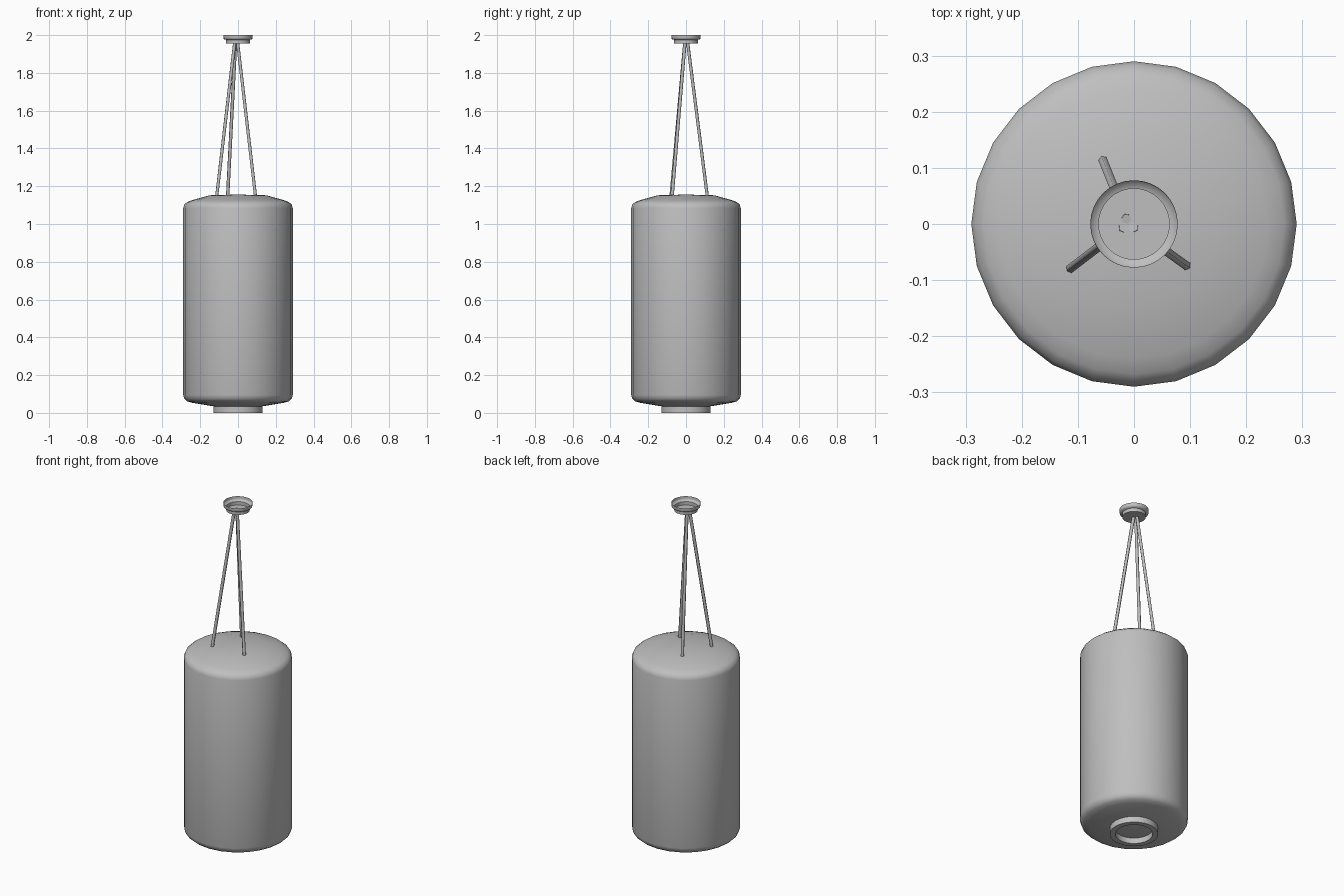
import bpy
import math
from mathutils import Vector

if "Cube" in bpy.data.objects:
    bpy.data.objects.remove(bpy.data.objects["Cube"], do_unlink=True)

grey = bpy.data.materials.new("plain_grey")
grey.use_nodes = True
colour = (0.52, 0.52, 0.52, 1)
grey.diffuse_color = colour
grey.node_tree.nodes["Principled BSDF"].inputs["Base Color"].default_value = colour


def smooth(obj, angle):
    bpy.ops.object.select_all(action="DESELECT")
    obj.select_set(True)
    bpy.context.view_layer.objects.active = obj
    bpy.ops.object.shade_smooth_by_angle(angle=math.radians(angle))


def lathe(name, profile, sides, angle=40):
    """Revolve (radius, height) points, listed from bottom to top, around z."""
    verts, rings, faces = [], [], []
    for r, z in profile:
        count = sides if r > 0 else 1
        rings.append([len(verts) + i % count for i in range(sides)])
        for i in range(count):
            a = math.tau * i / sides
            verts.append((r * math.cos(a), r * math.sin(a), z))
    for low, high in zip(rings, rings[1:]):
        for i in range(sides):
            j = (i + 1) % sides
            face = dict.fromkeys((low[i], low[j], high[j], high[i]))
            faces.append(list(face))
    mesh = bpy.data.meshes.new(name)
    mesh.from_pydata(verts, [], faces)
    mesh.materials.append(grey)
    obj = bpy.data.objects.new(name, mesh)
    bpy.context.collection.objects.link(obj)
    smooth(obj, angle)
    return obj


def rod(name, start, end, radius):
    start, end = Vector(start), Vector(end)
    axis = end - start
    bpy.ops.mesh.primitive_cylinder_add(
        vertices=6, radius=radius, depth=axis.length, location=(start + end) / 2,
        rotation=axis.to_track_quat("Z", "Y").to_euler())
    obj = bpy.context.object
    obj.name = name
    obj.data.materials.append(grey)
    smooth(obj, 65)


# Padded bag with rounded shoulders
lathe("bag_body", [
    (0, 0.03), (0.13, 0.035), (0.24, 0.053), (0.268, 0.061), (0.284, 0.074),
    (0.29, 0.095), (0.29, 1.085), (0.284, 1.104), (0.268, 1.117),
    (0.24, 1.127), (0.15, 1.152), (0, 1.156)], 24)

# Hollow collar under the bag
lathe("bottom_collar", [
    (0.1, 0.033), (0.1, 0), (0.13, 0), (0.13, 0.037)], 24)

# Open stepped ceiling cup
lathe("ceiling_cup", [
    (0, 1.955), (0.063, 1.955), (0.063, 1.975), (0.076, 1.979),
    (0.078, 1.985), (0.078, 2.0)], 32, 60)

# Three hanging rods meeting under the cup
feet = [(-0.055, 0.113), (-0.113, -0.079), (0.093, -0.074)]
for number, (x, y) in enumerate(feet, 1):
    top = (-0.009 + 0.08 * x, 0.08 * y, 1.957)
    rod("hanging_rod_%d" % number, (x, y, 1.145), top, 0.009)
